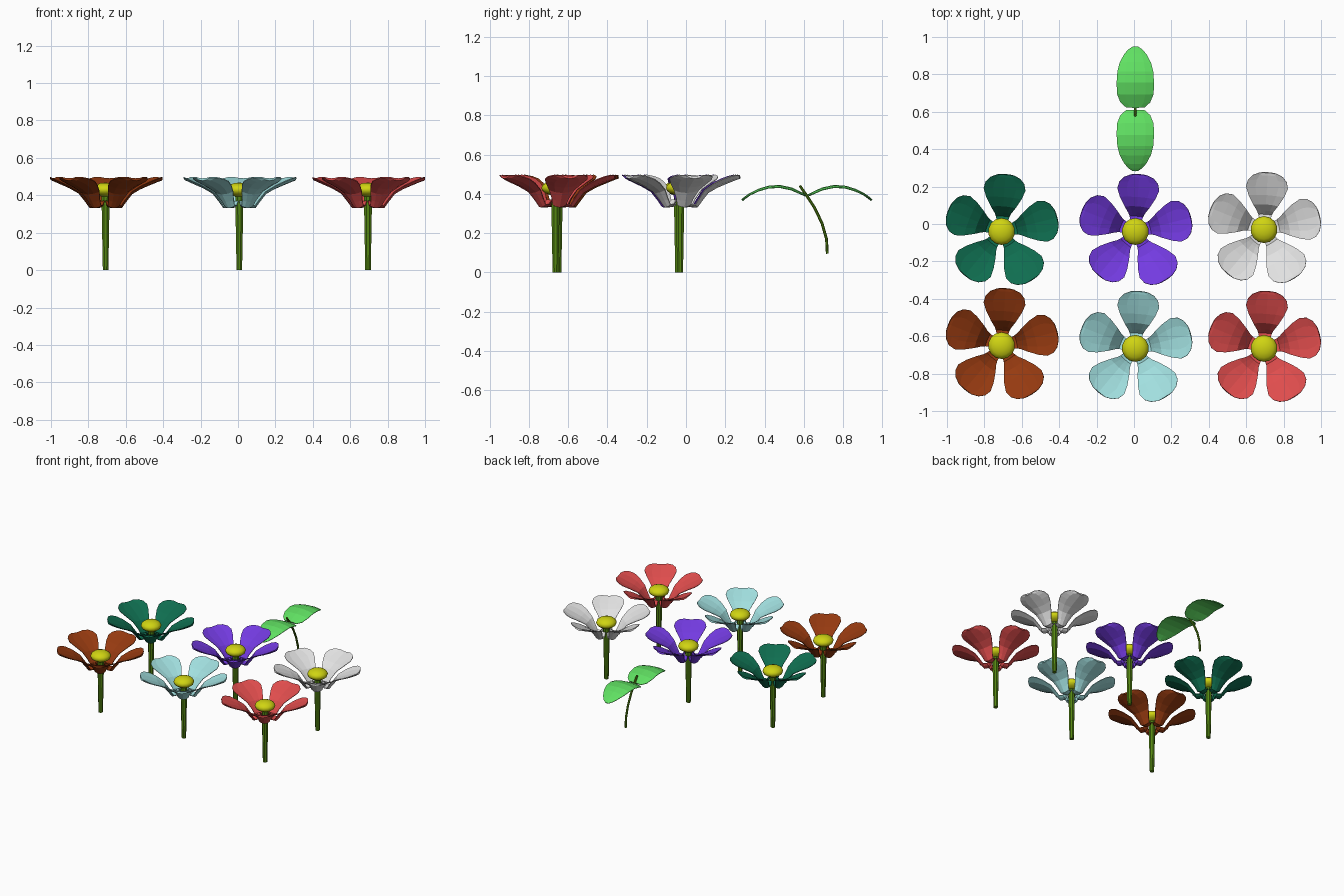
import bpy, bmesh, math
from mathutils import Vector, Matrix

if "Cube" in bpy.data.objects:
    bpy.data.objects.remove(bpy.data.objects["Cube"])


def mat(name, r, g, b):
    lin = [((c / 255 + 0.055) / 1.055) ** 2.4 if c > 10 else c / 255 / 12.92 for c in (r, g, b)]
    m = bpy.data.materials.new(name)
    m.diffuse_color = (*lin, 1)
    m.use_nodes = True
    m.node_tree.nodes["Principled BSDF"].inputs["Base Color"].default_value = m.diffuse_color
    return m


STEM = mat("stem green", 84, 134, 18)
LEAF = mat("leaf green", 96, 224, 98)
YELLOW = mat("yellow", 208, 212, 18)


def finish(bm, name, material, loc=(0, 0, 0)):
    bmesh.ops.recalc_face_normals(bm, faces=bm.faces)
    me = bpy.data.meshes.new(name)
    bm.to_mesh(me)
    bm.free()
    me.materials.append(material)
    ob = bpy.data.objects.new(name, me)
    ob.location = loc
    bpy.context.collection.objects.link(ob)
    return ob


def blade(bm, rows, cup, thick, angle):
    """Closed thin blade; rows are (distance, z, half width), bent across by cup."""
    rot = Matrix.Rotation(angle, 3, 'Z')
    us = (-1, -0.55, 0, 0.55, 1)
    top, bot = [], []
    for i, (r, z, w) in enumerate(rows):
        a, b = rows[max(i - 1, 0)], rows[min(i + 1, len(rows) - 1)]
        n = Vector((a[1] - b[1], 0, b[0] - a[0])).normalized()
        for u in us:
            p = Vector((r, u * w, z)) + n * cup * w * u * u
            t = thick * (1 - 0.7 * u * u)
            top.append(bm.verts.new(rot @ p))
            bot.append(bm.verts.new(rot @ (p - n * t)))
    k, m = len(us), len(rows)
    for i in range(m - 1):
        for j in range(k - 1):
            q = [i * k + j, i * k + j + 1, (i + 1) * k + j + 1, (i + 1) * k + j]
            bm.faces.new([top[x] for x in q])
            bm.faces.new([bot[x] for x in reversed(q)])
    # rim around the outline
    ring = ([j for j in range(k)] + [i * k + k - 1 for i in range(1, m)]
            + [(m - 1) * k + j for j in range(k - 2, -1, -1)] + [i * k for i in range(m - 2, 0, -1)])
    for a, b in zip(ring, ring[1:] + ring[:1]):
        bm.faces.new((top[a], bot[a], bot[b], top[b]))


def tube(bm, pts, radii, sides=8):
    """Tube in the yz plane along pts (y, z)."""
    rings = []
    for i, (y, z) in enumerate(pts):
        a, b = pts[max(i - 1, 0)], pts[min(i + 1, len(pts) - 1)]
        n = Vector((0, b[1] - a[1], a[0] - b[0])).normalized()
        ring = []
        for s in range(sides):
            t = 2 * math.pi * (s + 0.5) / sides
            p = Vector((0, y, z)) + radii[i] * (Vector((1, 0, 0)) * math.cos(t) + n * math.sin(t))
            ring.append(bm.verts.new(p))
        rings.append(ring)
    for r0, r1 in zip(rings, rings[1:]):
        for s in range(sides):
            e = (s + 1) % sides
            bm.faces.new((r0[s], r0[e], r1[e], r1[s]))
    bm.faces.new(rings[0])
    bm.faces.new(rings[-1])


PETAL = [(0.035, 0.37, 0.022), (0.055, 0.345, 0.03), (0.082, 0.343, 0.036), (0.102, 0.372, 0.044),
         (0.135, 0.415, 0.066), (0.185, 0.444, 0.095), (0.23, 0.463, 0.112),
         (0.265, 0.477, 0.104), (0.29, 0.487, 0.08), (0.304, 0.491, 0.045)]


def flower(name, x, y, material):
    # five petals
    bm = bmesh.new()
    for k in range(5):
        blade(bm, PETAL, 0.14, 0.014, math.radians(86 + 72 * k))
    finish(bm, name + "_petals", material, (x, y, 0))
    # tapered stem
    bm = bmesh.new()
    tube(bm, [(0, 0), (0, 0.2), (0, 0.42)], [0.016, 0.02, 0.024])
    finish(bm, name + "_stem", STEM, (x, y, 0))
    # domed flower centre
    bm = bmesh.new()
    bmesh.ops.create_uvsphere(bm, u_segments=14, v_segments=8, radius=1)
    bmesh.ops.scale(bm, vec=(0.072, 0.072, 0.038), verts=bm.verts)
    ob = finish(bm, name + "_centre", YELLOW, (x, y, 0.43))
    for p in ob.data.polygons:
        p.use_smooth = True


for name, x, y, rgb in (
        ("brown_flower", -0.708, -0.65, (150, 58, 16)),
        ("pale_blue_flower", 0.007, -0.665, (162, 224, 224)),
        ("red_flower", 0.695, -0.665, (224, 77, 77)),
        ("dark_green_flower", -0.708, -0.04, (15, 110, 80)),
        ("purple_flower", 0.007, -0.04, (116, 59, 226)),
        ("white_flower", 0.695, -0.03, (226, 226, 226))):
    flower(name, x, y, mat(name.replace("_flower", " petal").replace("_", " "), *rgb))

# sprout: curved stalk with two arched leaves
bm = bmesh.new()
tube(bm, [(0.72, 0.095), (0.716, 0.17), (0.693, 0.25), (0.655, 0.33), (0.612, 0.395), (0.58, 0.442)],
     [0.008, 0.008, 0.008, 0.008, 0.008, 0.007])
finish(bm, "sprout_stalk", STEM, (0.007, 0, 0))

LEAF_ROWS = [(0.005, 0.398, 0.05), (0.03, 0.41, 0.08), (0.075, 0.432, 0.098), (0.14, 0.446, 0.1),
             (0.2, 0.441, 0.096), (0.25, 0.425, 0.084), (0.295, 0.402, 0.06), (0.32, 0.384, 0.038),
             (0.334, 0.372, 0.014)]
for name, ang in (("back_leaf", 90), ("front_leaf", -90)):
    bm = bmesh.new()
    blade(bm, LEAF_ROWS, -0.12, 0.012, math.radians(ang))
    finish(bm, name, LEAF, (0.007, 0.616, 0))
